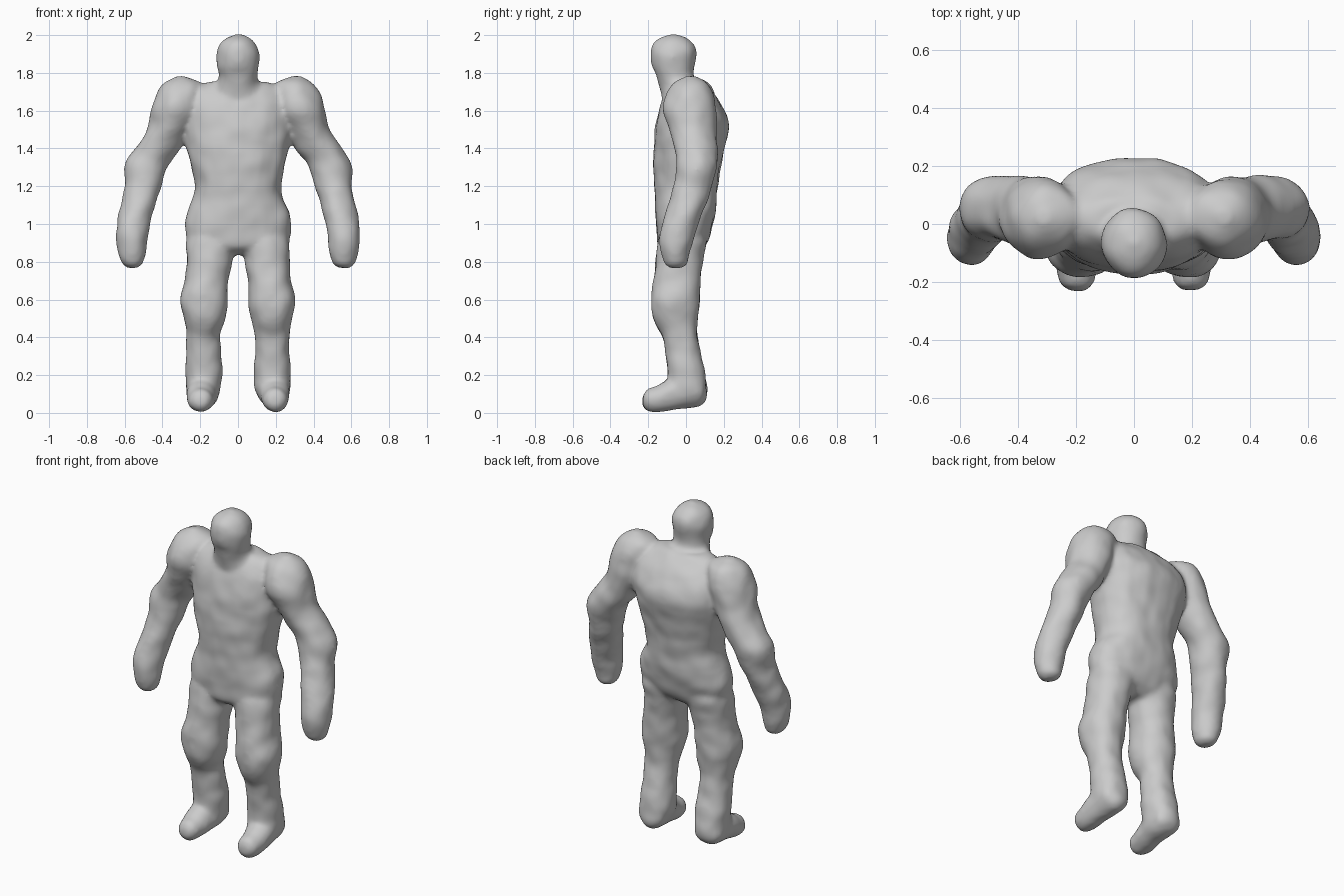
import bpy
import bmesh
import math
from mathutils import Vector, noise

start_cube = bpy.data.objects.get("Cube")
if start_cube:
    bpy.data.objects.remove(start_cube, do_unlink=True)

SIDES = 28
STEPS = 4


def catmull(a, b, c, d, t):
    return 0.5 * (2 * b + (c - a) * t + (2 * a - 5 * b + 4 * c - d) * t * t
                  + (3 * b - a - 3 * c + d) * t ** 3)


def smooth_rows(rows):
    """Fill in extra sections between the given ones along a soft curve."""
    padded = [rows[0]] + rows + [rows[-1]]
    result = []
    for i in range(len(rows) - 1):
        window = padded[i:i + 4]
        for step in range(STEPS):
            result.append([catmull(*values, step / STEPS) for values in zip(*window)])
    result.append(list(rows[-1]))
    return result


def loft(bm, rows, along="z", side=1, power=2.0):
    """Skin closed oval sections: (position, x low, x high, depth low, depth high)."""
    rings = []
    for pos, x_low, x_high, d_low, d_high in smooth_rows(rows):
        ring = []
        for k in range(SIDES):
            angle = math.tau * k / SIDES
            c, s = math.cos(angle), math.sin(angle)
            u = math.copysign(abs(c) ** (2 / power), c)
            v = math.copysign(abs(s) ** (2 / power), s)
            x = side * ((x_low + x_high) / 2 + u * (x_high - x_low) / 2)
            d = (d_low + d_high) / 2 + v * (d_high - d_low) / 2
            ring.append(bm.verts.new((x, d, pos) if along == "z" else (x, pos, d)))
        rings.append(ring)
    faces = [bm.faces.new(rings[0]), bm.faces.new(rings[-1])]
    for lower, upper in zip(rings, rings[1:]):
        for k in range(SIDES):
            n = (k + 1) % SIDES
            faces.append(bm.faces.new((lower[k], lower[n], upper[n], upper[k])))
    bmesh.ops.recalc_face_normals(bm, faces=faces)


# Sections of each body part, the limbs given for the left side
torso = [
    (0.84, -0.17, 0.17, -0.09, 0.05),
    (0.88, -0.25, 0.25, -0.14, 0.10),
    (0.97, -0.28, 0.28, -0.155, 0.135),
    (1.06, -0.27, 0.27, -0.16, 0.155),
    (1.18, -0.225, 0.225, -0.165, 0.165),
    (1.32, -0.25, 0.25, -0.17, 0.185),
    (1.45, -0.28, 0.28, -0.165, 0.215),
    (1.54, -0.29, 0.29, -0.155, 0.225),
    (1.64, -0.29, 0.29, -0.13, 0.18),
    (1.71, -0.25, 0.25, -0.09, 0.12),
    (1.75, -0.15, 0.15, -0.06, 0.08),
]
head = [
    (1.62, -0.15, 0.15, -0.12, 0.13),
    (1.72, -0.12, 0.12, -0.135, 0.08),
    (1.78, -0.10, 0.10, -0.155, 0.04),
    (1.84, -0.11, 0.11, -0.18, 0.04),
    (1.90, -0.112, 0.112, -0.187, 0.055),
    (1.95, -0.095, 0.095, -0.172, 0.045),
    (1.985, -0.06, 0.06, -0.13, 0.005),
    (2.003, -0.015, 0.015, -0.08, -0.05),
]
arm = [
    (0.765, 0.545, 0.575, -0.07, -0.04),
    (0.785, 0.505, 0.61, -0.11, 0.0),
    (0.85, 0.485, 0.635, -0.13, 0.02),
    (0.96, 0.475, 0.645, -0.135, 0.05),
    (1.08, 0.445, 0.625, -0.10, 0.095),
    (1.20, 0.41, 0.60, -0.065, 0.135),
    (1.31, 0.37, 0.60, -0.05, 0.165),
    (1.39, 0.31, 0.555, -0.055, 0.165),
    (1.50, 0.25, 0.48, -0.085, 0.16),
    (1.60, 0.20, 0.46, -0.12, 0.16),
    (1.68, 0.19, 0.435, -0.105, 0.15),
    (1.745, 0.20, 0.395, -0.06, 0.115),
    (1.78, 0.29, 0.335, 0.0, 0.05),
]
leg = [
    (0.06, 0.12, 0.25, -0.06, 0.08),
    (0.12, 0.095, 0.275, -0.10, 0.11),
    (0.20, 0.085, 0.275, -0.095, 0.10),
    (0.30, 0.09, 0.275, -0.105, 0.08),
    (0.41, 0.095, 0.27, -0.125, 0.06),
    (0.50, 0.07, 0.285, -0.17, 0.06),
    (0.60, 0.055, 0.305, -0.185, 0.07),
    (0.70, 0.055, 0.28, -0.17, 0.075),
    (0.82, 0.03, 0.27, -0.155, 0.09),
    (0.92, 0.01, 0.27, -0.14, 0.11),
    (0.98, 0.04, 0.22, -0.10, 0.08),
]
foot = [
    (-0.23, 0.18, 0.21, 0.05, 0.08),
    (-0.21, 0.145, 0.25, 0.015, 0.12),
    (-0.15, 0.13, 0.265, 0.002, 0.14),
    (-0.08, 0.115, 0.27, 0.015, 0.18),
    (0.02, 0.10, 0.27, 0.03, 0.20),
    (0.08, 0.11, 0.26, 0.045, 0.18),
    (0.11, 0.16, 0.21, 0.08, 0.14),
]

# Assemble the overlapping parts
bm = bmesh.new()
loft(bm, torso, power=2.3)
loft(bm, head)
for side in (1, -1):
    loft(bm, arm, side=side)
    loft(bm, leg, side=side, power=2.2)
    loft(bm, foot, along="y", side=side)
mesh = bpy.data.meshes.new("body")
bm.to_mesh(mesh)
bm.free()
body = bpy.data.objects.new("body", mesh)
bpy.context.scene.collection.objects.link(body)

# Fuse everything into one skin with soft joints
fuse = body.modifiers.new("fuse", "REMESH")
fuse.mode = "VOXEL"
fuse.voxel_size = 0.014
soften = body.modifiers.new("soften", "SMOOTH")
soften.factor = 0.5
soften.iterations = 8
bpy.context.view_layer.update()
evaluated = body.evaluated_get(bpy.context.evaluated_depsgraph_get())
skin = bpy.data.meshes.new_from_object(evaluated)
body.modifiers.clear()
body.data = skin

# Shallow lumps like hand-worked clay
normals = [v.normal.copy() for v in skin.vertices]
for vert, normal in zip(skin.vertices, normals):
    lump = noise.noise(Vector(vert.co) * 11)
    vert.co += normal * (0.002 + 0.007 * lump)

# Plain grey clay
grey = bpy.data.materials.new("grey clay")
colour = (0.6, 0.6, 0.6, 1)
grey.use_nodes = True
grey.diffuse_color = colour
shader = next(n for n in grey.node_tree.nodes if n.type == "BSDF_PRINCIPLED")
shader.inputs["Base Color"].default_value = colour
skin.materials.clear()
skin.materials.append(grey)
for polygon in skin.polygons:
    polygon.use_smooth = True
    polygon.material_index = 0
